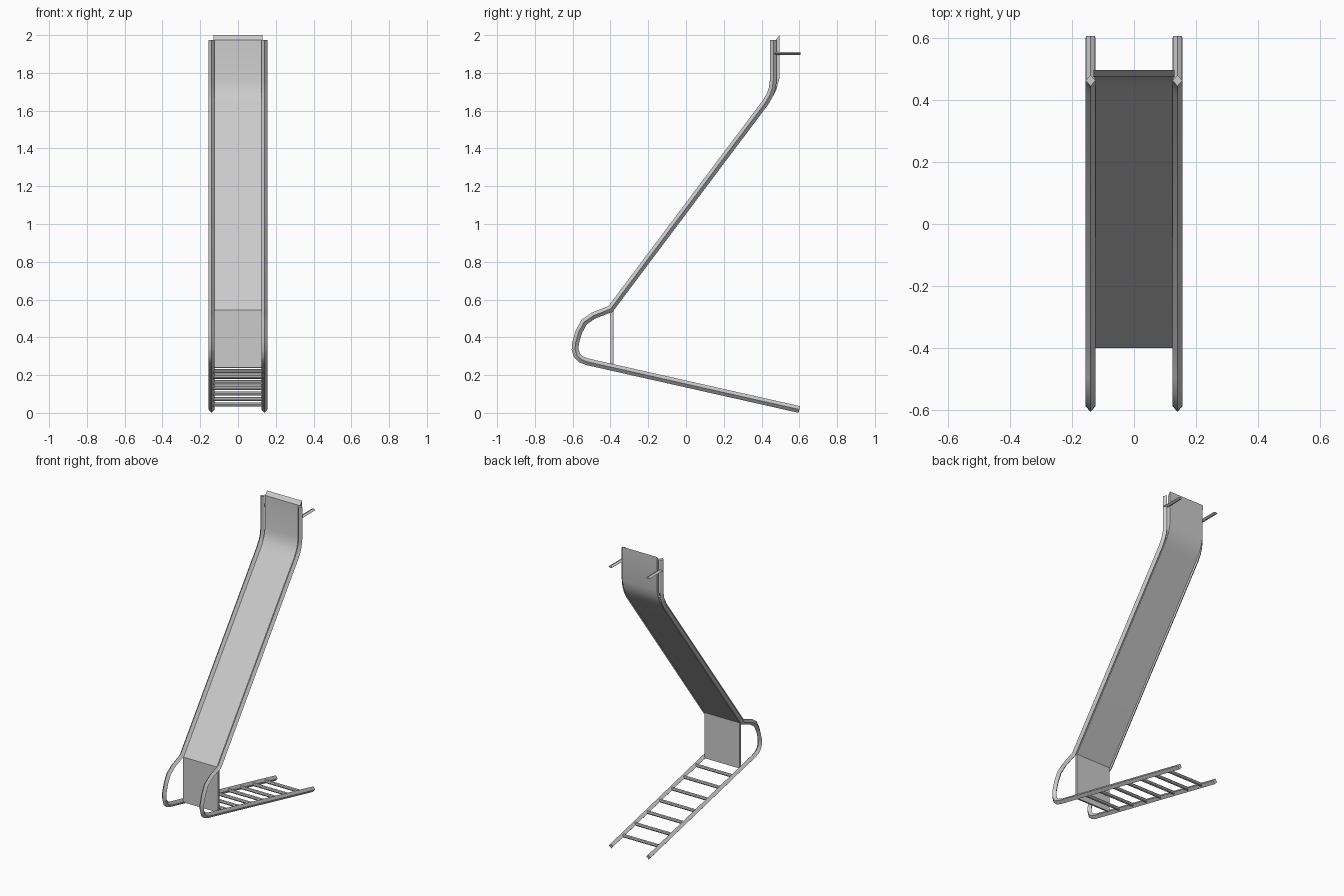
import bpy, bmesh
from mathutils import Vector

cube = bpy.data.objects.get("Cube")
if cube:
    bpy.data.objects.remove(cube, do_unlink=True)

RAIL_X = 0.14
SHEET_X = 0.13


def finish(name, bm):
    """Turn a bmesh into a shaded object."""
    bmesh.ops.recalc_face_normals(bm, faces=bm.faces)
    mesh = bpy.data.meshes.new(name)
    bm.to_mesh(mesh)
    bm.free()
    obj = bpy.data.objects.new(name, mesh)
    bpy.context.collection.objects.link(obj)
    bpy.ops.object.select_all(action='DESELECT')
    obj.select_set(True)
    bpy.context.view_layer.objects.active = obj
    bpy.ops.object.shade_smooth_by_angle(angle=0.55)
    return obj


def diamond_tube(name, path, x, width, height):
    """Sweep a diamond section along a (y, z) path, with mitred corners."""
    pts = [Vector(p) for p in path]
    bm = bmesh.new()
    rings = []
    for i, p in enumerate(pts):
        before = (p - pts[i - 1]).normalized() if i else None
        after = (pts[i + 1] - p).normalized() if i < len(pts) - 1 else None
        before, after = before or after, after or before
        t = (before + after).normalized()
        n = Vector((-t.y, t.x)) * height / max(t.dot(after), 0.5)
        ring = [(x + width, *p), (x, *(p + n)), (x - width, *p), (x, *(p - n))]
        rings.append([bm.verts.new(v) for v in ring])
    for a, b in zip(rings, rings[1:]):
        for k in range(4):
            j = (k + 1) % 4
            bm.faces.new((a[k], a[j], b[j], b[k]))
    bm.faces.new(rings[0])
    bm.faces.new(rings[-1])
    return finish(name, bm)


def sheet(name, front, back):
    """Solid strip between a front and a back (y, z) path."""
    bm = bmesh.new()
    rows = [[bm.verts.new((x, *p)) for p, x in
             ((f, -SHEET_X), (f, SHEET_X), (b, SHEET_X), (b, -SHEET_X))]
            for f, b in zip(front, back)]
    for a, b in zip(rows, rows[1:]):
        for k in range(4):
            j = (k + 1) % 4
            bm.faces.new((a[k], a[j], b[j], b[k]))
    bm.faces.new(rows[0])
    bm.faces.new(rows[-1])
    return finish(name, bm)


# Continuous side rails: upright top, long slope, bottom loop and ladder
rail_path = [
    (0.462, 1.975), (0.462, 1.76), (0.457, 1.72), (0.445, 1.685), (0.422, 1.645),
    (-0.40, 0.55), (-0.49, 0.515), (-0.54, 0.48), (-0.567, 0.43), (-0.585, 0.37),
    (-0.587, 0.335), (-0.577, 0.303), (-0.555, 0.283), (-0.52, 0.27), (0.6, 0.018),
]
# Handles at the top
handle_path = [(0.465, 1.902), (0.605, 1.902)]
for side, sx in (("left", 1), ("right", -1)):
    diamond_tube(side + "_rail", rail_path, sx * RAIL_X, 0.016, 0.018)
    diamond_tube(side + "_handle", handle_path, sx * RAIL_X, 0.015, 0.008)

# Sliding sheet with a bevelled top lip
sheet(
    "slide_sheet",
    [(0.475, 1.975), (0.473, 1.76), (0.465, 1.715), (0.452, 1.68), (0.428, 1.645), (-0.40, 0.545)],
    [(0.496, 2.0), (0.494, 1.77), (0.48, 1.715), (0.463, 1.68), (0.436, 1.64), (-0.39, 0.538)],
)

# Upright panel under the foot of the slope
sheet("support_panel", [(-0.40, 0.545), (-0.40, 0.24)], [(-0.385, 0.545), (-0.385, 0.237)])

# Ladder rungs between the lower rails
RUNGS = 7
foot, head = Vector(rail_path[-1]), Vector(rail_path[-2])
for i in range(RUNGS):
    y = -0.30 + 0.13 * i
    z = head.y + (foot.y - head.y) * (y - head.x) / (foot.x - head.x)
    bpy.ops.mesh.primitive_cylinder_add(
        vertices=8, radius=0.011, depth=2 * RAIL_X,
        location=(0, y, z), rotation=(0, 1.5708, 0))
    rung = bpy.context.object
    rung.name = f"rung_{i + 1}"
    bpy.ops.object.shade_smooth_by_angle(angle=0.55)
